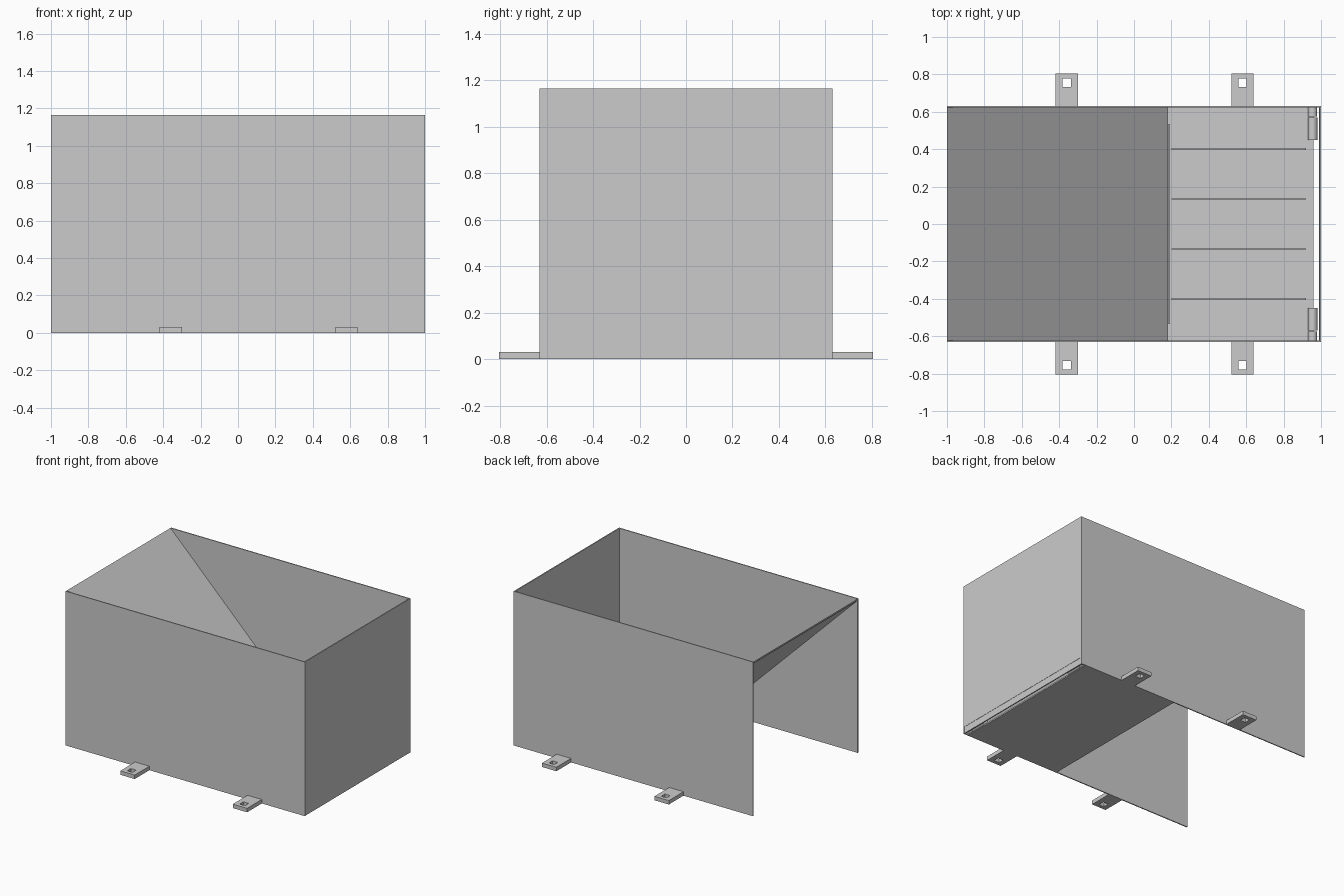
import bpy, bmesh, math
from mathutils import Matrix, Vector

cube = bpy.data.objects.get("Cube")
if cube:
    bpy.data.objects.remove(cube, do_unlink=True)

steel = bpy.data.materials.new("painted grey steel")
steel.use_nodes = True
GREY = (0.6, 0.6, 0.6, 1)
steel.diffuse_color = GREY
steel.node_tree.nodes["Principled BSDF"].inputs["Base Color"].default_value = GREY

LENGTH, HALF_W, HEIGHT, SHEET = 1.0, 0.63, 1.165, 0.008
CHUTE_X = 0.18


def finish(name, bm):
    bmesh.ops.recalc_face_normals(bm, faces=bm.faces)
    mesh = bpy.data.meshes.new(name)
    bm.to_mesh(mesh)
    bm.free()
    mesh.materials.append(steel)
    obj = bpy.data.objects.new(name, mesh)
    bpy.context.collection.objects.link(obj)
    return obj


def box(name, lo, hi):
    lo, hi = Vector(lo), Vector(hi)
    bm = bmesh.new()
    bmesh.ops.create_cube(bm, size=1)
    bmesh.ops.scale(bm, vec=hi - lo, verts=bm.verts)
    bmesh.ops.translate(bm, vec=(lo + hi) / 2, verts=bm.verts)
    return finish(name, bm)


def extrude_y(name, profile, y0, y1):
    bm = bmesh.new()
    face = bm.faces.new([bm.verts.new((x, y0, z)) for x, z in profile])
    new = bmesh.ops.extrude_face_region(bm, geom=[face])["geom"]
    bmesh.ops.translate(bm, vec=(0, y1 - y0, 0),
                        verts=[v for v in new if isinstance(v, bmesh.types.BMVert)])
    return finish(name, bm)


def barrel(name, x, y0, y1, z, radius):
    bm = bmesh.new()
    turn = Matrix.Translation((x, (y0 + y1) / 2, z)) @ Matrix.Rotation(math.pi / 2, 4, 'X')
    bmesh.ops.create_cone(bm, cap_ends=True, segments=24, radius1=radius,
                          radius2=radius, depth=abs(y1 - y0), matrix=turn)
    obj = finish(name, bm)
    bpy.context.view_layer.objects.active = obj
    obj.select_set(True)
    bpy.ops.object.shade_smooth_by_angle(angle=math.radians(35))
    obj.select_set(False)


def bracket(name, x, side):
    # Flat lug with a square bolt hole, made from a bridged pair of outlines
    y0, y1, hole_y = HALF_W, 0.805, 0.755
    half, hole, thick = 0.06, 0.022, 0.03
    outer = [(-half, y0), (half, y0), (half, y1), (-half, y1)]
    inner = [(-hole, hole_y - hole), (hole, hole_y - hole),
             (hole, hole_y + hole), (-hole, hole_y + hole)]
    bm = bmesh.new()
    rings = [[bm.verts.new((x + px, side * py, z)) for px, py in ring]
             for ring, z in ((outer, 0), (outer, thick), (inner, thick), (inner, 0))]
    for a, b in zip(rings, rings[1:] + rings[:1]):
        for i in range(4):
            j = (i + 1) % 4
            bm.faces.new((a[i], a[j], b[j], b[i]))
    finish(name, bm)


# Side walls, lugs and hinges, mirrored front to back
for side, label in ((-1, "front"), (1, "back")):
    y_in, y_out = sorted((side * (HALF_W - SHEET), side * HALF_W))
    box(label + "_wall", (-LENGTH, y_in, 0), (LENGTH, y_out, HEIGHT))
    for x, place in ((-0.36, "outer"), (0.58, "inner")):
        bracket(f"{label}_{place}_mounting_lug", x, side)
    barrel(label + "_hinge_pin", 0.955, side * 0.575, side * 0.622, 0.03, 0.024)
    barrel(label + "_hinge_sleeve", 0.955, side * 0.45, side * 0.57, 0.03, 0.026)

# End wall with its separate bottom sill
INNER = HALF_W - SHEET
box("end_wall", (LENGTH - SHEET, -INNER, 0.05), (LENGTH, INNER, HEIGHT))
box("end_sill", (LENGTH - SHEET - 0.002, -INNER, 0), (LENGTH - 0.002, INNER, 0.05))

# Sloping chute from the open end down to the floor
extrude_y("sloping_chute",
          [(-LENGTH, HEIGHT), (-LENGTH, HEIGHT - 0.012),
           (CHUTE_X - 0.012, 0), (CHUTE_X, 0)], -INNER, INNER)

# Bottom flap with a raised front lip and stiffening ribs
box("bottom_flap", (CHUTE_X, -INNER, 0), (0.96, INNER, 0.01))
box("flap_lip", (CHUTE_X + 0.005, -0.535, 0.01), (CHUTE_X + 0.013, 0.535, 0.022))
for i, (y, width) in enumerate(((-0.4, 0.01), (-0.133, 0.005), (0.133, 0.005), (0.4, 0.01))):
    box(f"flap_rib_{i + 1}", (0.2, y - width / 2, 0.01), (0.92, y + width / 2, 0.022))
